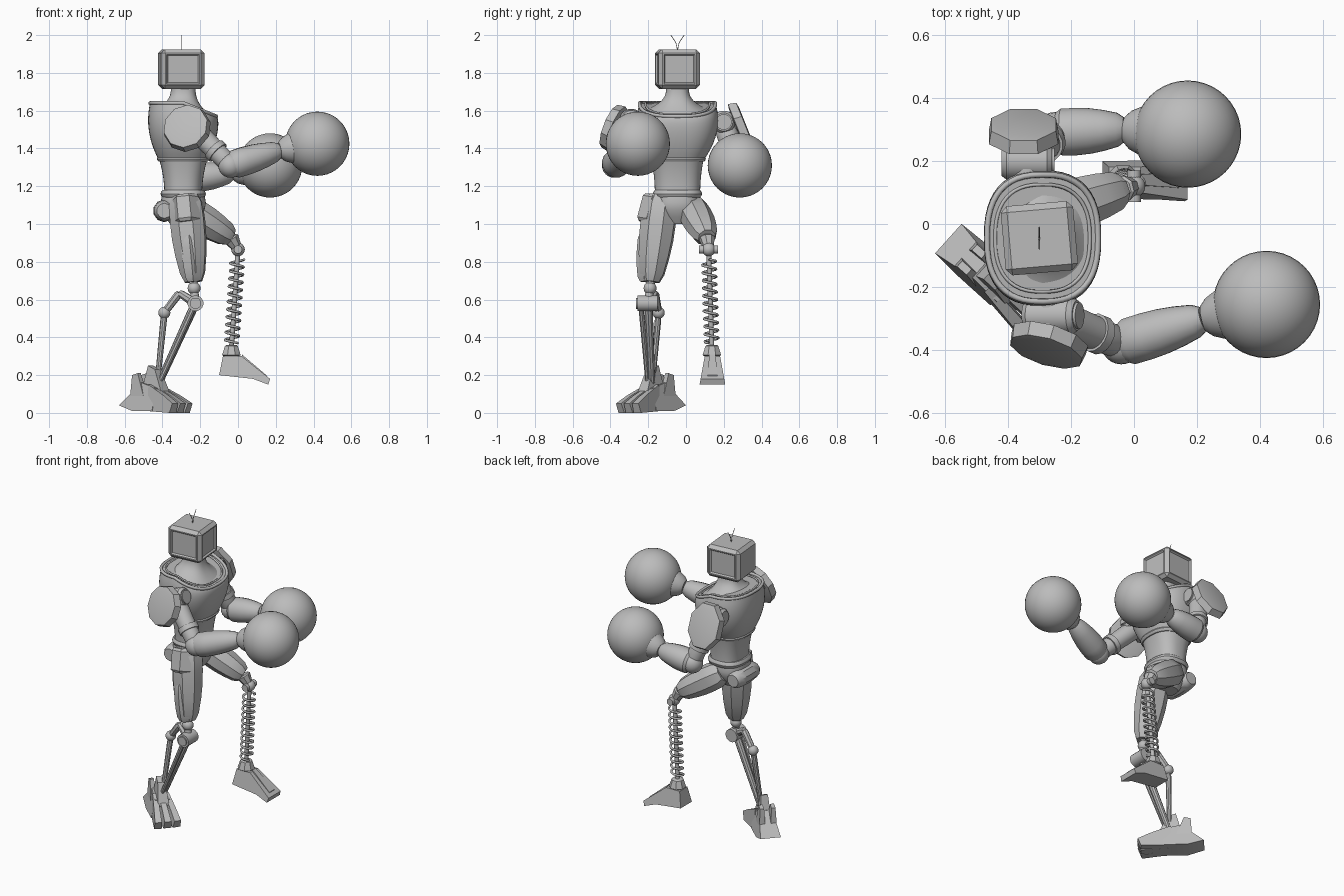
import bpy, bmesh, math
from math import sin, cos, pi, radians
from mathutils import Vector, Matrix

cube = bpy.data.objects.get("Cube")
if cube:
    bpy.data.objects.remove(cube, do_unlink=True)

colour = (0.5, 0.5, 0.5, 1)
grey = bpy.data.materials.new("plain_grey")
grey.use_nodes = True
grey.diffuse_color = colour
grey.node_tree.nodes["Principled BSDF"].inputs["Base Color"].default_value = colour
parts = []

def finish(name, bm):
    bmesh.ops.recalc_face_normals(bm, faces=bm.faces)
    mesh = bpy.data.meshes.new(name)
    bm.to_mesh(mesh)
    bm.free()
    mesh.materials.append(grey)
    part = bpy.data.objects.new(name, mesh)
    bpy.context.collection.objects.link(part)
    parts.append(part)

def skin(name, rings):
    """Bridge equal rings of points and cap both ends."""
    bm = bmesh.new()
    rows = [[bm.verts.new(point) for point in ring] for ring in rings]
    for low, high in zip(rows, rows[1:]):
        for i in range(len(low)):
            bm.faces.new((low[i - 1], low[i], high[i], high[i - 1]))
    bm.faces.new(rows[0])
    bm.faces.new(rows[-1])
    finish(name, bm)

def body_ring(center, rx, ry, dip=0, sides=48):
    """Rounded rectangle whose +x half sinks by dip."""
    ring = []
    for i in range(sides):
        c, s = cos(2 * pi * i / sides), sin(2 * pi * i / sides)
        u = math.copysign(abs(c) ** 0.8, c) * rx
        v = math.copysign(abs(s) ** 0.8, s) * ry
        ring.append(center + Vector((u, v, -dip * max(0, u))))
    return ring

def body(name, bottom, top, rule, steps=10):
    """Stack of rings between two heights; rule(t) gives half widths and dip."""
    low, high = spine + Vector((0, 0, bottom)), spine + Vector((0, 0, top))
    skin(name, [body_ring(low.lerp(high, i / steps), *rule(i / steps)) for i in range(steps + 1)])

def limb(name, start, end, r0, r1, bulge=0.0, sides=24, wide=1.0, tall=1.0, chamfer=0.8):
    """Tapered, optionally bulging member with chamfered ends."""
    start, end = Vector(start), Vector(end)
    turn = (end - start).to_track_quat('Z', 'Y')
    angles = [2 * pi * (i + 0.5) / sides for i in range(sides)]
    rings = []
    for t in (0, 0.1, 0.3, 0.5, 0.7, 0.9, 1):
        r = (r0 + (r1 - r0) * t + bulge * sin(pi * t)) * (chamfer if t in (0, 1) else 1)
        rings.append([start.lerp(end, t) + turn @ Vector((wide * r * cos(a), tall * r * sin(a), 0))
                      for a in angles])
    skin(name, rings)

def rod(name, start, end, radius):
    limb(name, start, end, radius, radius, sides=16, chamfer=1)

def ball(name, center, radius, sides=24):
    bm = bmesh.new()
    bmesh.ops.create_uvsphere(bm, u_segments=sides, v_segments=sides // 2, radius=radius,
                              matrix=Matrix.Translation(center))
    finish(name, bm)

def prism(name, outline, half, center, angle=0):
    """Side outline (u, z) thickened sideways, narrowing toward its top."""
    place = Matrix.Translation(center) @ Matrix.Rotation(radians(angle), 4, 'Z')
    low = min(z for u, z in outline)
    height = max(z for u, z in outline) - low
    skin(name, [[place @ Vector((u, side * half * (1 - 0.4 * (z - low) / height), z)) for u, z in outline]
                for side in (-1, 1)])

def tube(name, points, radius, closed=False):
    curve = bpy.data.curves.new(name, 'CURVE')
    curve.dimensions = '3D'
    curve.bevel_depth = radius
    curve.bevel_resolution = 1
    curve.use_fill_caps = True
    spline = curve.splines.new('POLY')
    spline.use_cyclic_u = closed
    spline.points.add(len(points) - 1)
    for target, point in zip(spline.points, points):
        target.co = (*point, 1)
    curve.materials.append(grey)
    bpy.context.collection.objects.link(bpy.data.objects.new(name, curve))

# Head: bevelled box with recessed panels on three sides, and two antenna hairs
head = Vector((-0.3, -0.045, 1.82))
bm = bmesh.new()
bmesh.ops.create_cube(bm, size=1, matrix=Matrix.Translation(head) @ Matrix.Rotation(radians(5), 4, 'Z')
                      @ Matrix.Diagonal((0.23, 0.22, 0.21, 1)))
bmesh.ops.bevel(bm, geom=list(bm.edges), offset=0.02, segments=1, affect='EDGES')
bm.normal_update()
panels = [f for f in bm.faces if f.calc_area() > 0.02 and abs(f.normal.z) < 0.5 and f.normal.x > -0.5]
bmesh.ops.inset_individual(bm, faces=panels, thickness=0.01, depth=0)
bmesh.ops.inset_individual(bm, faces=panels, thickness=0.01, depth=-0.01)
finish("head", bm)
for name, side in (("right", -1), ("left", 1)):
    tube(name + "_antenna", [head + Vector((0, side * 0.035 * t * t, 0.1 + 0.08 * t)) for t in (0, 0.5, 1)], 0.002)

# Torso
def chest_rule(t):
    swell = 1 - (t / 0.7 - 1) ** 2
    return 0.13 + 0.056 * swell, 0.14 + 0.075 * swell, 0.4 * t ** 4

spine = Vector((-0.29, head.y, 0))
chest_top = spine + Vector((0, 0, 1.64))
body("chest", 1.34, chest_top.z, chest_rule)
tube("collar_rim", body_ring(chest_top, *chest_rule(1)), 0.01, closed=True)
tube("collar_inner_rim", body_ring(chest_top, 0.15, 0.17, 0.4), 0.006, closed=True)
body("neck", 1.6, 1.73, lambda t: (0.065 + 0.1 * (1 - t) ** 3, 0.06 + 0.12 * (1 - t) ** 3, 0.3 * (1 - t)))
body("abdomen", 1.16, 1.35, lambda t: (0.1 + 0.03 * t * t, 0.12 + 0.02 * t * t))
body("chest_hem", 1.33, 1.36, lambda t: (0.13 + 0.01 * sin(pi * t), 0.14 + 0.01 * sin(pi * t)), steps=4)
body("belt", 1.14, 1.18, lambda t: (0.11 + 0.01 * sin(pi * t), 0.12 + 0.01 * sin(pi * t)), steps=4)
body("pelvis", 1, 1.15, lambda t: (0.07 + 0.05 * sin(pi * t / 1.5), 0.06 + 0.06 * sin(pi * t / 1.5)), steps=4)
limb("rear_pad", (-0.39, -0.16, 1.07), (-0.39, 0.07, 1.07), 0.05, 0.05, 0.01, sides=10)

# Arms: shoulder, upper arm, forearm and round glove on each side
arms = {
    "near": ((-0.26, -0.29, 1.53), (-0.04, -0.38, 1.31), (0.22, -0.3, 1.39), (0.42, -0.255, 1.425)),
    "far": ((-0.34, 0.2, 1.54), (-0.25, 0.29, 1.24), (-0.03, 0.3, 1.27), (0.17, 0.285, 1.31)),
}
for side, joints in arms.items():
    shoulder, elbow, wrist, glove = map(Vector, joints)
    limb(side + "_upper_arm", shoulder, elbow, 0.06, 0.05)
    rod(side + "_arm_cuff", shoulder.lerp(elbow, 0.6), shoulder.lerp(elbow, 0.7), 0.063)
    ball(side + "_elbow", elbow, 0.065)
    limb(side + "_forearm", elbow, wrist, 0.075, 0.048, 0.012, sides=16)
    limb(side + "_glove_cuff", wrist, glove, 0.052, 0.15)
    ball(side + "_glove", glove, 0.17, sides=40)
    axle = Vector((0, shoulder.y - head.y, 0)).normalized() * 0.08
    rod(side + "_shoulder_axle", shoulder - axle, shoulder + axle, 0.055)
    across = Vector((0.08, 0, 0.03 if side == "near" else 0))
    limb(side + "_shoulder_joint", shoulder - across, shoulder + across, 0.06, 0.06)
    rod(side + "_shoulder_cap", shoulder + across, shoulder + across * 1.1, 0.042)
limb("near_shoulder_plate", (-0.265, -0.36, 1.5), (-0.28, -0.41, 1.52), 0.13, 0.12, sides=10)
limb("far_shoulder_plate", (-0.35, 0.27, 1.5), (-0.35, 0.32, 1.52), 0.12, 0.11, sides=8, tall=1.3)

# Standing leg: faceted thigh, guards and linked shin rods
hip, knee = Vector((-0.28, -0.13, 1.15)), Vector((-0.225, -0.2, 0.58))
shin_ball, ankle = Vector((-0.39, -0.145, 0.53)), Vector((-0.43, -0.18, 0.13))
link = Vector((-0.31, -0.165, 0.635))
thigh_end = hip.lerp(knee, 0.8)
out = Vector((0, -0.04, 0))
limb("standing_thigh", hip, thigh_end, 0.09, 0.06, 0.02, sides=8)
limb("standing_thigh_guard", hip.lerp(knee, 0.35) + out, thigh_end + out / 2, 0.06, 0.05, 0.01, sides=6, tall=0.8)
limb("standing_hip_guard", hip + out, hip.lerp(knee, 0.25) + 1.5 * out, 0.06, 0.06, sides=6, wide=1.2)
rod("standing_knee_post", thigh_end, knee, 0.022)
ball("standing_knee_ball", thigh_end.lerp(knee, 0.3), 0.034)
rod("standing_knee_axle", knee + 1.4 * out, knee - 1.2 * out, 0.042)
rod("standing_knee_cap", knee + 1.6 * out, knee, 0.03)
limb("standing_link_upper", knee, link, 0.026, 0.02, sides=8)
limb("standing_link_lower", link, shin_ball, 0.022, 0.02, sides=8)
ball("standing_link_ball", shin_ball, 0.032)
limb("standing_rear_rod", shin_ball, ankle, 0.018, 0.014, sides=10)
limb("standing_front_rod", knee, ankle, 0.024, 0.018, sides=10)
limb("standing_side_rod", knee + out, ankle + out / 2, 0.014, 0.012, sides=8)

# Standing foot: heel, ankle, paired fins and three fanned toes
foot, heading = Vector((-0.44, -0.18, 0)), -42
sideways = Vector((-sin(radians(heading)), cos(radians(heading)), 0)) * 0.035
prism("standing_heel", [(-0.2, 0.04), (-0.1, 0.01), (0.04, 0.01), (0.05, 0.13), (-0.06, 0.16)], 0.068, foot, heading)
prism("standing_ankle", [(-0.07, 0.1), (-0.03, 0.25), (0.02, 0.23), (0.08, 0.1)], 0.035, foot, heading)
for name, side in (("right", -1), ("middle", 0), ("left", 1)):
    prism(name + "_toe", [(0, 0.01), (0.18, 0), (0.2, 0.05), (0.13, 0.09), (0, 0.15)],
          0.024, foot + sideways * side, heading + side * 7)
    if side:
        prism(name + "_fin", [(-0.13, 0.06), (-0.12, 0.2), (-0.08, 0.21), (-0.03, 0.08)],
              0.02, foot + sideways * side, heading)

# Raised leg: faceted thigh, knee fork, spring and wedge foot
hip, knee, ankle = Vector((-0.29, 0.03, 1.09)), Vector((0, 0.12, 0.865)), Vector((-0.035, 0.137, 0.34))
thigh_end = Vector((-0.04, 0.11, 0.93))
lift, axle = Vector((0, 0, 0.04)), Vector((0, 0.05, 0))
limb("raised_thigh", hip, thigh_end, 0.08, 0.06, 0.015, sides=8)
limb("raised_thigh_guard", hip.lerp(thigh_end, 0.25) + lift, thigh_end + lift, 0.06, 0.04, sides=6, tall=0.7)
limb("raised_knee_fork", thigh_end, knee, 0.045, 0.025, sides=8)
ball("raised_knee_ball", knee, 0.036)
rod("raised_knee_axle", knee - axle, knee + axle, 0.022)
rod("spring_core", knee, ankle, 0.013)
turns, count = 11, 150
coil = []
for i in range(count):
    a = 2 * pi * turns * i / count
    coil.append(knee.lerp(ankle, 0.1 + 0.85 * i / count) + 0.036 * Vector((cos(a), sin(a), 0)))
tube("spring", coil, 0.007)
limb("raised_ankle", ankle - lift, ankle + lift / 2, 0.055, 0.035, sides=8)
sole = Vector((0, 0.14, 0))
prism("raised_foot", [(-0.1, 0.2), (0.08, 0.18), (0.16, 0.15), (0.17, 0.18), (0.02, 0.3), (-0.08, 0.3)], 0.068, sole)
prism("raised_foot_ridge", [(0.02, 0.27), (0.15, 0.17), (0.15, 0.2), (0.02, 0.31)], 0.028, sole)

# Smooth shading with sharp edges kept
bpy.ops.object.select_all(action='DESELECT')
for part in parts:
    part.select_set(True)
bpy.context.view_layer.objects.active = parts[0]
bpy.ops.object.shade_smooth_by_angle(angle=radians(32))
